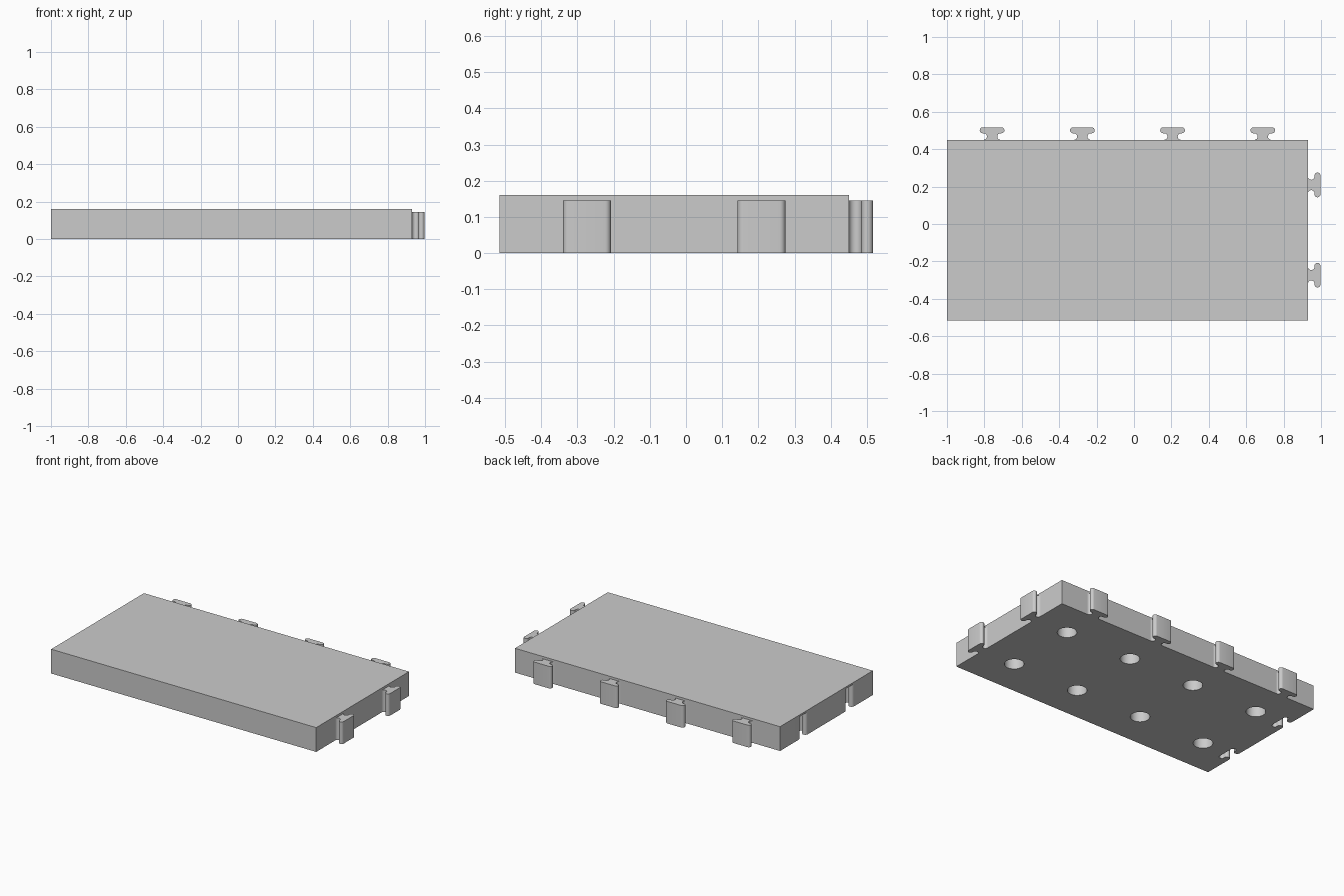
import bpy, bmesh, math
from mathutils import Matrix, Vector

cube = bpy.data.objects.get("Cube")
if cube:
    bpy.data.objects.remove(cube, do_unlink=True)

LEFT, RIGHT = -1.0, 0.93
FRONT, BACK = -0.515, 0.45
HEIGHT, KEY_HEIGHT = 0.16, 0.145
PITCH = (RIGHT - LEFT) / 4
XS = [LEFT + PITCH * (i + 0.5) for i in range(4)]
YS = [FRONT + PITCH * (i + 0.5) for i in range(2)]

grey = bpy.data.materials.new("light grey")
grey.use_nodes = True
grey.diffuse_color = (0.6, 0.6, 0.6, 1)
grey.node_tree.nodes["Principled BSDF"].inputs["Base Color"].default_value = (0.6, 0.6, 0.6, 1)


def arc(cx, cy, r, start, end, steps=10):
    angles = [math.radians(start + (end - start) * i / steps) for i in range(steps + 1)]
    return [(cx + r * math.cos(a), cy + r * math.sin(a)) for a in angles]


def key_outline(grow=1.0):
    # Narrow filleted neck opening into a rounded head, then mirrored
    half = [(0.045, -0.01)]
    half += arc(0.045, 0.0175, 0.0175, 270, 90)
    half += arc(0.05, 0.051, 0.016, -90, 90)
    half = [(u * grow, v * grow) for u, v in half]
    return half + [(-u, v) for u, v in reversed(half)]


def prism(name, outline, z0, z1, origin=(0, 0), turn=0):
    bm = bmesh.new()
    face = bm.faces.new([bm.verts.new((x, y, z0)) for x, y in outline])
    new = bmesh.ops.extrude_face_region(bm, geom=[face])["geom"]
    verts = [g for g in new if isinstance(g, bmesh.types.BMVert)]
    bmesh.ops.translate(bm, verts=verts, vec=Vector((0, 0, z1 - z0)))
    bmesh.ops.recalc_face_normals(bm, faces=bm.faces)
    bm.transform(Matrix.Translation((*origin, 0)) @ Matrix.Rotation(math.radians(turn), 4, "Z"))
    mesh = bpy.data.meshes.new(name)
    bm.to_mesh(mesh)
    bm.free()
    mesh.materials.append(grey)
    obj = bpy.data.objects.new(name, mesh)
    bpy.context.collection.objects.link(obj)
    return obj


def activate(obj):
    bpy.ops.object.select_all(action="DESELECT")
    obj.select_set(True)
    bpy.context.view_layer.objects.active = obj


def smooth(obj):
    activate(obj)
    bpy.ops.object.shade_smooth_by_angle(angle=math.radians(35))


# Slab
slab = prism("slab", [(LEFT, FRONT), (RIGHT, FRONT), (RIGHT, BACK), (LEFT, BACK)], 0, HEIGHT)

# Round blind holes underneath and key slots in the end opposite the keys
cutters = [prism("hole_cutter", arc(0, 0, 0.058, 0, 348.75, 31), -0.05, KEY_HEIGHT, (x, y))
           for x in XS for y in YS]
cutters += [prism("slot_cutter", key_outline(1.04), -0.05, KEY_HEIGHT + 0.003, (LEFT, y), -90)
            for y in YS]
for cutter in cutters:
    cutter.hide_render = True
    activate(slab)
    mod = slab.modifiers.new("cut", "BOOLEAN")
    mod.operation = "DIFFERENCE"
    mod.solver = "EXACT"
    mod.object = cutter
    bpy.ops.object.modifier_apply(modifier=mod.name)
    bpy.data.objects.remove(cutter, do_unlink=True)
smooth(slab)

# Interlocking keys along the back and the right end
for i, x in enumerate(XS):
    smooth(prism(f"back_key_{i + 1}", key_outline(), 0, KEY_HEIGHT, (x, BACK)))
for i, y in enumerate(YS):
    smooth(prism(f"end_key_{i + 1}", key_outline(), 0, KEY_HEIGHT, (RIGHT, y), -90))
